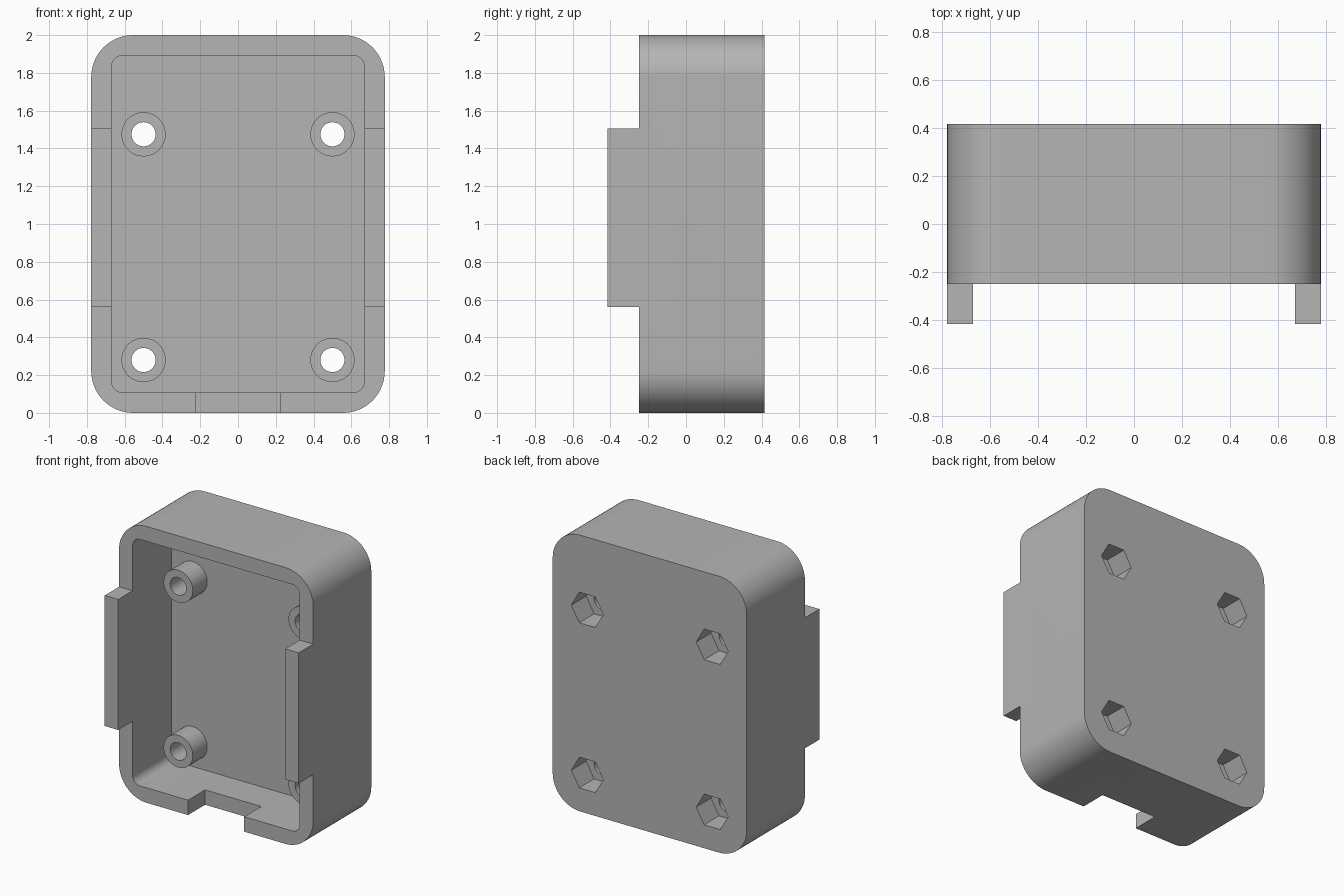
import bpy, bmesh, math
from mathutils import Vector

old = bpy.data.objects.get("Cube")
if old:
    bpy.data.objects.remove(old, do_unlink=True)

grey = bpy.data.materials.new("plain grey")
grey.use_nodes = True
colour = (0.46, 0.46, 0.46, 1)
grey.diffuse_color = colour
grey.node_tree.nodes["Principled BSDF"].inputs["Base Color"].default_value = colour

BACK, RIM, TAB, FLOOR, BOSS = 0.415, -0.25, -0.415, 0.195, 0.03
HALF, WALL = 0.777, 0.108
CORNER, SEG = math.pi / 2, 16


def prism(name, outline, y0, y1):
    """Extrude an (x, z) outline from y0 to y1."""
    bm = bmesh.new()
    face = bm.faces.new([bm.verts.new((x, y0, z)) for x, z in outline])
    new = bmesh.ops.extrude_face_region(bm, geom=[face])["geom"]
    verts = [v for v in new if isinstance(v, bmesh.types.BMVert)]
    bmesh.ops.translate(bm, verts=verts, vec=Vector((0, y1 - y0, 0)))
    bmesh.ops.recalc_face_normals(bm, faces=bm.faces)
    mesh = bpy.data.meshes.new(name)
    bm.to_mesh(mesh)
    bm.free()
    mesh.materials.append(grey)
    ob = bpy.data.objects.new(name, mesh)
    bpy.context.collection.objects.link(ob)
    return ob


def rect(x0, x1, z0, z1):
    return [(x0, z0), (x1, z0), (x1, z1), (x0, z1)]


def rounded(x, z0, z1, r):
    centres = [(x - r, z1 - r), (r - x, z1 - r), (r - x, z0 + r), (x - r, z0 + r)]
    return [(cx + r * math.cos((i + k / SEG) * CORNER), cz + r * math.sin((i + k / SEG) * CORNER))
            for i, (cx, cz) in enumerate(centres) for k in range(SEG + 1)]


def ring(cx, cz, r, n):
    return [(cx + r * math.cos(math.tau * k / n), cz + r * math.sin(math.tau * k / n))
            for k in range(n)]


def combine(target, tool, operation):
    """Apply a boolean and discard its tool."""
    tool.hide_render = True
    mod = target.modifiers.new("cut", 'BOOLEAN')
    mod.operation, mod.solver, mod.object = operation, 'EXACT', tool
    bpy.context.view_layer.objects.active = target
    bpy.ops.object.modifier_apply(modifier=mod.name)
    bpy.data.objects.remove(tool, do_unlink=True)


# Rounded block, lowered to the rim above and below the side tabs
case = prism("case_shell", rounded(HALF, 0, 2, 0.222), TAB, BACK)
for z0, z1 in ((-1, 0.56), (1.505, 3)):
    combine(case, prism("rim_cutter", rect(-1, 1, z0, z1), -1, RIM), 'DIFFERENCE')

# Inner cavity and cable notch in the bottom wall
combine(case, prism("cavity_cutter", rounded(HALF - WALL, WALL, 2 - WALL, 0.06), -1, FLOOR), 'DIFFERENCE')
combine(case, prism("notch_cutter", rect(-0.225, 0.225, -0.2, 0.15), -1, -0.055), 'DIFFERENCE')

# Screw bosses, through holes and hexagonal nut pockets
for x in (-0.5, 0.5):
    for z in (0.28, 1.475):
        combine(case, prism("boss", ring(x, z, 0.117, 48), BOSS, FLOOR + 0.03), 'UNION')
        combine(case, prism("hole_cutter", ring(x, z, 0.064, 40), -1, 1), 'DIFFERENCE')
        combine(case, prism("nut_cutter", ring(x, z, 0.128, 6), BACK - 0.17, 1), 'DIFFERENCE')

bpy.ops.object.select_all(action='DESELECT')
case.select_set(True)
bpy.context.view_layer.objects.active = case
bpy.ops.object.shade_smooth_by_angle(angle=math.radians(30))
